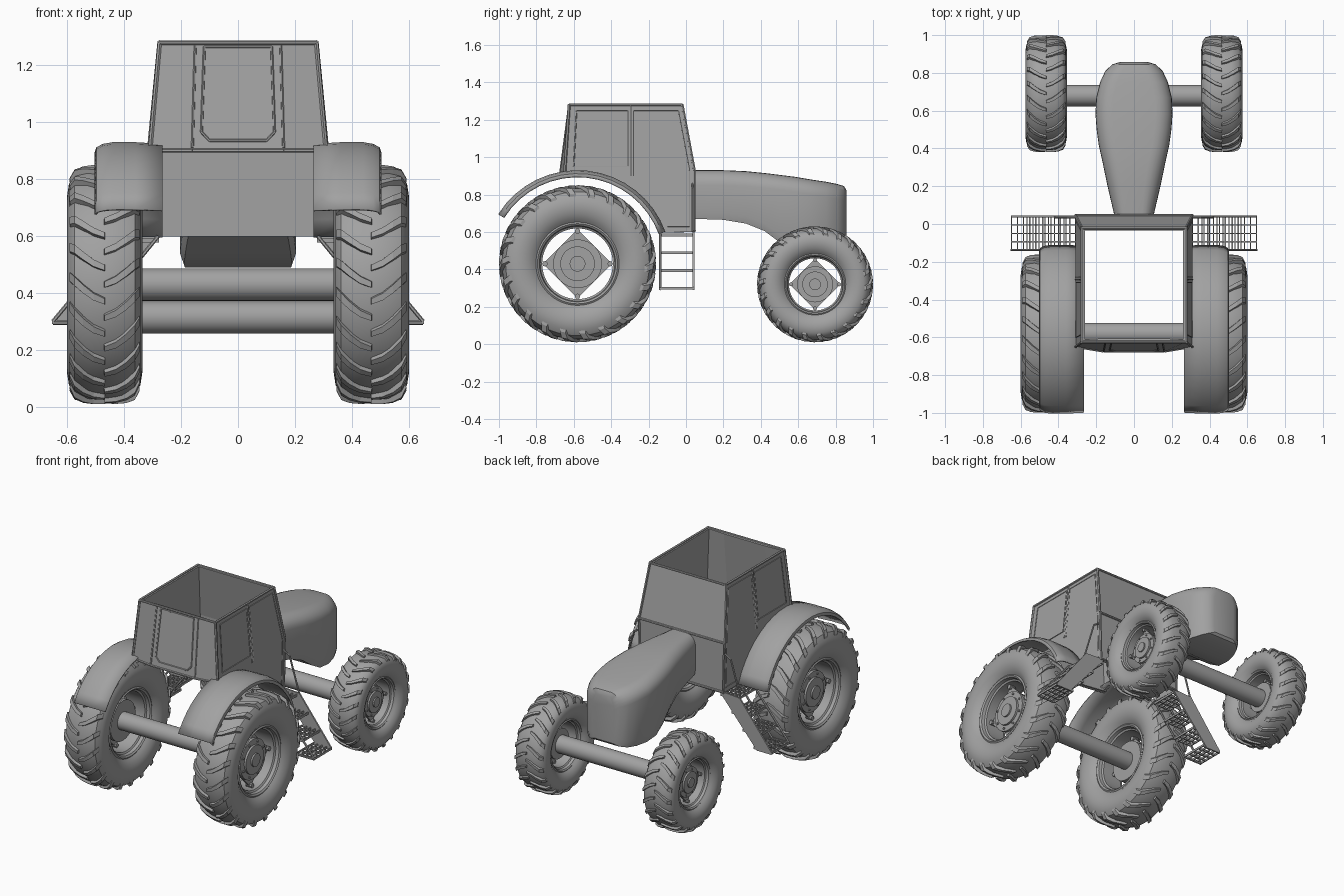
import bpy, bmesh, math
from mathutils import Vector, Matrix

if "Cube" in bpy.data.objects:
    bpy.data.objects.remove(bpy.data.objects["Cube"], do_unlink=True)

grey = bpy.data.materials.new("plain grey")
grey.use_nodes = True
COLOUR = (0.36, 0.36, 0.36, 1)
grey.diffuse_color = COLOUR
grey.node_tree.nodes["Principled BSDF"].inputs["Base Color"].default_value = COLOUR


def finish(bm, name, mirror=False, smooth=True, solid=0):
    """Turn a bmesh into an object with optional thickness and left/right mirroring."""
    bmesh.ops.recalc_face_normals(bm, faces=bm.faces)
    me = bpy.data.meshes.new(name)
    bm.to_mesh(me)
    bm.free()
    me.materials.append(grey)
    ob = bpy.data.objects.new(name, me)
    bpy.context.collection.objects.link(ob)
    if solid:
        m = ob.modifiers.new("thickness", "SOLIDIFY")
        m.thickness, m.offset = solid, -1
    if mirror:
        m = ob.modifiers.new("mirror", "MIRROR")
        m.use_mirror_merge = False
    if smooth:
        bpy.ops.object.select_all(action="DESELECT")
        ob.select_set(True)
        bpy.context.view_layer.objects.active = ob
        bpy.ops.object.shade_smooth_by_angle(angle=math.radians(35))
    return ob


def loft(bm, rings, closed=False, caps=False, loop=False):
    """Skin a list of point rings; closed joins each ring, loop joins last to first."""
    vs = [[bm.verts.new(p) for p in r] for r in rings]
    n = len(vs[0])
    pairs = list(zip(vs, vs[1:])) + ([(vs[-1], vs[0])] if loop else [])
    for a, b in pairs:
        for i in range(n if closed else n - 1):
            j = (i + 1) % n
            bm.faces.new((a[i], a[j], b[j], b[i]))
    if caps:
        bm.faces.new(vs[0])
        bm.faces.new(vs[-1])


def rod(bm, p, q, r, sides=8):
    p, q = Vector(p), Vector(q)
    d = q - p
    mat = Matrix.Translation((p + q) / 2) @ d.to_track_quat("Z", "Y").to_matrix().to_4x4()
    bmesh.ops.create_cone(bm, cap_ends=True, segments=sides, radius1=r, radius2=r,
                          depth=d.length, matrix=mat)


def path(bm, pts, r):
    for p, q in zip(pts, pts[1:]):
        rod(bm, p, q, r, 6)


def box(bm, lo, hi):
    lo, hi = Vector(lo), Vector(hi)
    mat = Matrix.Translation((lo + hi) / 2) @ Matrix.Diagonal((*(hi - lo), 1))
    bmesh.ops.create_cube(bm, size=1, matrix=mat)


def wheel(name, cx, cy, cz, R, hw):
    """Tyre with chevron lugs, open rim, square spoke plate and stepped hub."""
    def at(x, r, a):
        return (cx + x * hw, cy + r * R * math.cos(a), cz + r * R * math.sin(a))

    half = [(0, .965), (.45, .96), (.8, .915), (.95, .84), (1, .74), (.94, .63), (.8, .56),
            (.72, .53), (.76, .51), (.7, .485), (.55, .475), (.5, .45), (0, .45)]
    prof = half + [(-x, r) for x, r in half[-2:0:-1]]
    bm = bmesh.new()
    seg = 64
    loft(bm, [[at(x, r, math.tau * k / seg) for x, r in prof] for k in range(seg)],
         closed=True, loop=True)
    finish(bm, name + "_tyre_and_rim", True)

    # curved lugs, staggered between the two rows
    bm = bmesh.new()
    count = 22
    spine = [(0, .97, .998), (.3, .965, 1), (.58, .94, .99), (.8, .9, .965), (.93, .83, .89)]
    for side in (1, -1):
        for k in range(count):
            a0 = math.tau * (k + (.5 if side > 0 else 0)) / count
            rings = []
            for x, low, high in spine:
                a = a0 - .24 * x ** 1.5
                w = .032 + .025 * x
                rings.append([at(side * (x - .03), low - .04, a - w), at(side * x, high, a - w * .75),
                              at(side * x, high, a + w * .75), at(side * (x - .03), low - .04, a + w)])
            loft(bm, rings, closed=True, caps=True)
    finish(bm, name + "_lugs", True, smooth=False)

    # square plate held at its corners, with stepped hub discs
    bm = bmesh.new()
    loft(bm, [[at(x, .44, k * math.pi / 2) for k in range(4)] for x in (.1, .22)],
         closed=True, caps=True)
    for k in range(4):
        a = k * math.pi / 2
        rod(bm, at(.02, .415, a), at(.34, .415, a), .035 * R)
    for r, x0, x1 in ((.31, -.3, .36), (.22, .3, .46), (.1, .4, .54)):
        rod(bm, at(x0, 0, 0), at(x1, 0, 0), r * R, 32)
    for k in range(8):
        a = (k + .5) * math.tau / 8
        rod(bm, at(.3, .265, a), at(.41, .265, a), .018 * R, 6)
    finish(bm, name + "_hub", True)


wheel("large_wheel", .468, -.58, .43, .42, .132)
wheel("small_wheel", .465, .69, .32, .31, .11)

# axles
for name, y, z in (("large_axle", -.58, .43), ("small_axle", .68, .315)):
    bm = bmesh.new()
    rod(bm, (-.45, y, z), (.45, y, z), .057, 32)
    finish(bm, name)

# engine hood: rounded sections (y, half width, bottom, top)
bm = bmesh.new()
stations = [(.05, .105, .67, .93), (.2, .14, .665, .93), (.32, .165, .645, .925), (.42, .187, .605, .915),
            (.5, .198, .545, .905), (.58, .204, .5, .895), (.67, .2, .49, .88), (.75, .18, .49, .868),
            (.81, .152, .495, .856), (.845, .115, .505, .845), (.857, .075, .52, .825)]
rings = []
for y, w, lo, hi in stations:
    c = min(.09, w * .6)
    ring = [(-w * .93, y, lo), (w * .93, y, lo), (w, y, lo + .04)]
    arc = [(w - c + c * math.cos(t), y, hi - .08 + .08 * math.sin(t))
           for t in (k * math.pi / 12 for k in range(7))]
    ring += arc + [(-x, y, z) for x, y, z in reversed(arc)] + [(-w, y, lo + .04)]
    rings.append(ring)
loft(bm, rings, closed=True, caps=True)
finish(bm, "engine_hood")


# cab shell, open at the top and bottom
def wall_x(z):
    return .30 + (z - .6) * .03 if z < .92 else .31 - (z - .92) * .097


def arch(deg, r=.5):
    a = math.radians(deg)
    return (-.58 + r * math.cos(a), .43 + r * math.sin(a))


side = [(-.65, .9), (-.625, 1.28), (-.02, 1.28), (.045, .93), (.045, .6)]
side += [arch(d, .49) for d in range(20, 91, 10)]
bm = bmesh.new()
for s in (1, -1):
    bm.faces.new([bm.verts.new((s * wall_x(z), y, z)) for y, z in side])
loft(bm, [[(s * wall_x(z), y, z) for s in (-1, 1)] for y, z in side[2:5]])
rear_low = [(-.31, -.65, .9), (-.16, -.675, .9), (.16, -.675, .9), (.31, -.65, .9)]
rear_top = [(x, -.625, 1.28) for x in (-.275, -.15, .15, .275)]
loft(bm, [rear_low, rear_top])
bmesh.ops.remove_doubles(bm, verts=bm.verts, dist=.0005)
finish(bm, "cab_shell", smooth=False, solid=.02)

# cab corner posts, door seams and belt line
bm = bmesh.new()
path(bm, [(wall_x(z), y, z) for y, z in side[:5]], .008)
path(bm, [(wall_x(z), -.295, z) for z in (.9, 1.28)], .005)
path(bm, [(wall_x(z) + .001, y, z) for y, z in
          ((-.60, .95), (-.585, 1.25), (-.31, 1.25), (-.31, .95), (-.60, .95))], .003)
path(bm, [(wall_x(z) + .001, y, z) for y, z in
          ((-.28, .9), (-.28, 1.25), (-.04, 1.25), (.02, .93), (.02, .63), (-.1, .63))], .003)
path(bm, [(.16, -.674, .91), (.15, -.626, 1.27)], .005)
finish(bm, "cab_posts", True)
bm = bmesh.new()
for y, z in ((-.625, 1.278), (-.02, 1.278), (.045, .93), (.045, .607)):
    rod(bm, (-wall_x(z), y, z), (wall_x(z), y, z), .008)
path(bm, rear_low, .007)
finish(bm, "cab_cross_trim")

# rear window frame with cut lower corners
bm = bmesh.new()
frame = [(.118, 1.265), (.128, .965), (.10, .935)]
frame += [(-x, z) for x, z in reversed(frame)]
path(bm, [(x, -.675 + (z - .9) * .13, z) for x, z in frame + frame[:1]], .005)
finish(bm, "rear_window_frame")

# fenders: arched shells with a rolled outer edge
bm = bmesh.new()
lip = [(.265, .494), (.36, .5), (.44, .5), (.475, .494), (.497, .482), (.503, .465)]
rings = [[(x, *arch(d, r)) for x, r in lip] for d in range(20, 149, 8)]
loft(bm, rings)
finish(bm, "fender", True, solid=.008)

# side steps: solid front plate, open rear frame and grated treads
bm = bmesh.new()
plate = [(.27, .61), (.42, .60), (.65, .305), (.65, .29), (.545, .29)]
loft(bm, [[(x, y, z) for x, z in plate] for y in (.035, .045)], closed=True, caps=True)
finish(bm, "step_plate", True, smooth=False)
bm = bmesh.new()
path(bm, [(.28, -.138, .6), (.53, -.138, .295), (.65, -.138, .295)], .007)
path(bm, [(.40, -.138, .6), (.65, -.138, .3)], .007)
for i in range(4):
    z = .585 - i * .095
    x0, x1 = .28 + i * .08, .40 + i * .083
    for k in range(5):
        y = -.138 + k * .044
        box(bm, (x0, y - .003, z - .008), (x1, y + .003, z + .006))
    for k in range(5):
        x = x0 + (x1 - x0) * k / 4
        box(bm, (x - .003, -.14, z - .008), (x + .003, .04, z + .006))
finish(bm, "step_treads", True, smooth=False)

# grab rails beside the steps
bm = bmesh.new()
path(bm, [(.30, .035, .86), (.35, .035, .83), (.42, .035, .60)], .006)
finish(bm, "grab_rail", True)
